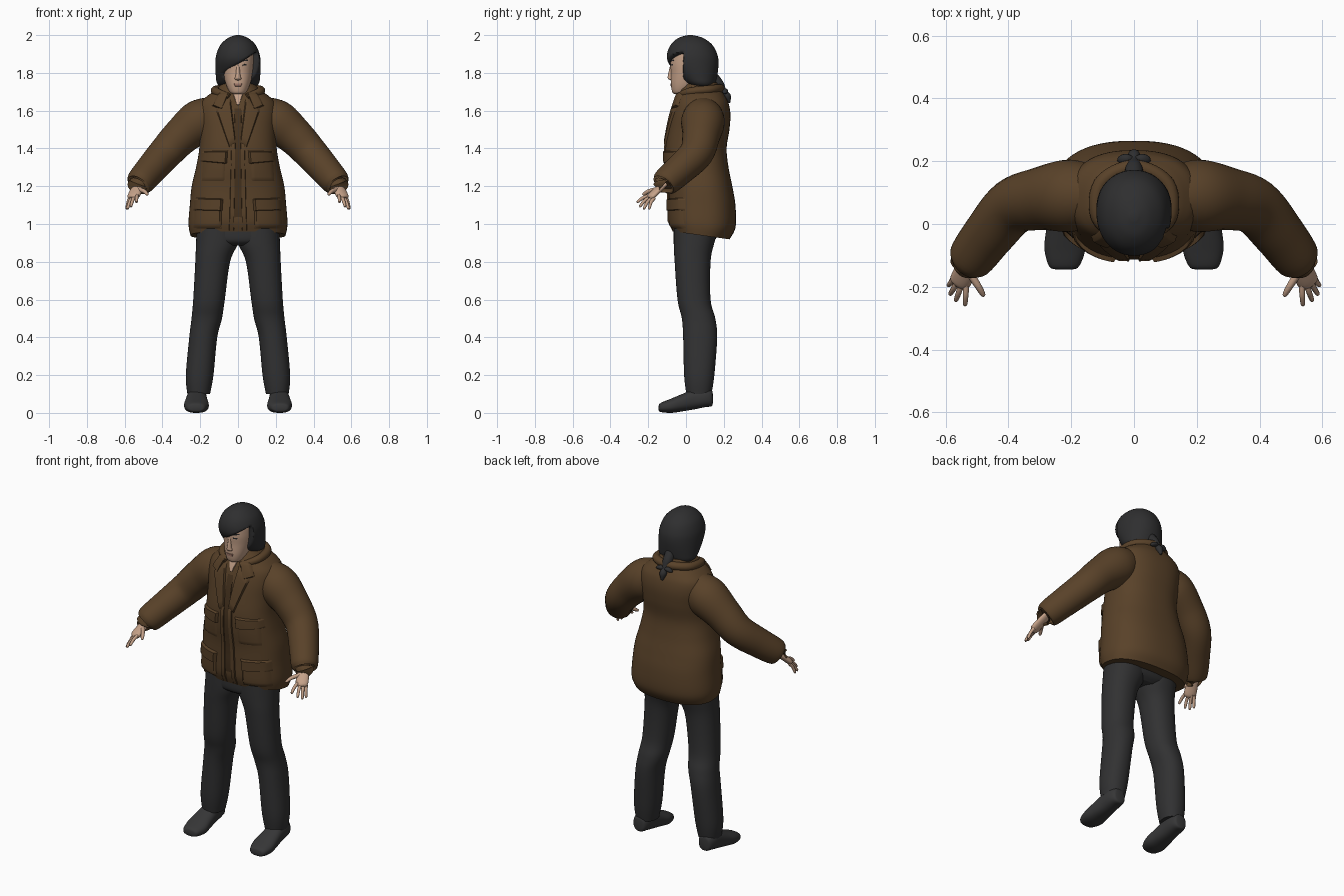
import bpy, bmesh, math
from mathutils import Vector

if "Cube" in bpy.data.objects:
    bpy.data.objects.remove(bpy.data.objects["Cube"], do_unlink=True)


def material(name, r, g, b):
    mat = bpy.data.materials.new(name)
    mat.use_nodes = True
    mat.diffuse_color = (r, g, b, 1)
    shader = next(n for n in mat.node_tree.nodes if n.type == 'BSDF_PRINCIPLED')
    shader.inputs["Base Color"].default_value = (r, g, b, 1)
    shader.inputs["Roughness"].default_value = 0.9
    return mat


brown = material("jacket_brown", 0.1, 0.054, 0.022)
lining = material("lining_brown", 0.06, 0.032, 0.013)
charcoal = material("trouser_charcoal", 0.031, 0.031, 0.032)
black = material("hair_black", 0.028, 0.028, 0.029)
leather = material("shoe_grey", 0.037, 0.037, 0.038)
skin = material("skin", 0.56, 0.36, 0.25)
lip = material("lip", 0.38, 0.2, 0.15)


def finish(name, bm, mat, facing_front=False):
    bmesh.ops.recalc_face_normals(bm, faces=bm.faces)
    if facing_front and sum(f.normal.y for f in bm.faces) > 0:
        bmesh.ops.reverse_faces(bm, faces=bm.faces)
    mesh = bpy.data.meshes.new(name)
    bm.to_mesh(mesh)
    bm.free()
    mesh.materials.append(mat)
    obj = bpy.data.objects.new(name, mesh)
    bpy.context.collection.objects.link(obj)
    for other in bpy.context.selected_objects:
        other.select_set(False)
    obj.select_set(True)
    bpy.context.view_layer.objects.active = obj
    bpy.ops.object.shade_smooth_by_angle(angle=math.radians(50))
    return obj


def spline(rows, steps=6):
    """Catmull-Rom interpolation of equal-length tuples."""
    out = []
    for i in range(len(rows) - 1):
        quad = (rows[max(i - 1, 0)], rows[i], rows[i + 1], rows[min(i + 2, len(rows) - 1)])
        for k in range(steps):
            t = k / steps
            out.append(tuple(
                b + t * (c - a) / 2 + t * t * (a - 2.5 * b + 2 * c - d / 2)
                + t ** 3 * (3 * (b - c) + d - a) / 2
                for a, b, c, d in zip(*quad)))
    return out + [rows[-1]]


def bridge(name, rings, mat):
    bm = bmesh.new()
    loops = [[bm.verts.new(p) for p in ring] for ring in rings]
    count = len(loops[0])
    for low, high in zip(loops, loops[1:]):
        for i in range(count):
            j = (i + 1) % count
            bm.faces.new((low[i], low[j], high[j], high[i]))
    bm.faces.new(loops[0])
    bm.faces.new(loops[-1])
    return finish(name, bm, mat)


def signed_pow(v, e):
    return math.copysign(abs(v) ** e, v)


def loft(name, rows, mat, along='z', n=2.2, side=1, warp=None, sides=40):
    """Rows hold position, x range, then depth (or height) range."""
    rings = []
    for t, a0, a1, b0, b1 in spline(rows):
        ring = []
        for i in range(sides):
            ang = math.tau * i / sides
            x = (a0 + a1) / 2 + (a1 - a0) / 2 * signed_pow(math.cos(ang), 2 / n)
            w = (b0 + b1) / 2 + (b1 - b0) / 2 * signed_pow(math.sin(ang), 2 / n)
            p = Vector((x * side, w, t) if along == 'z' else (x * side, t, w))
            ring.append(warp(p) if warp else p)
        rings.append(ring)
    return bridge(name, rings, mat)


def tube(name, path, mat, side=1, squash=1.0, sides=16):
    """Sweep along (x, y, z, radius) points."""
    pts = spline(path)
    centres = [Vector((p[0] * side, p[1], p[2])) for p in pts]
    rings = []
    for i, (c, p) in enumerate(zip(centres, pts)):
        tangent = (centres[min(i + 1, len(pts) - 1)] - centres[max(i - 1, 0)]).normalized()
        u = tangent.cross(Vector((0, 0.01, 1))).normalized()
        v = u.cross(tangent)
        rings.append([c + p[3] * (u * math.cos(a) + v * squash * math.sin(a))
                      for a in (math.tau * k / sides for k in range(sides))])
    return bridge(name, rings, mat)


def symmetric(rows):
    return [(z, -half, half, y0, y1) for z, half, y0, y1 in rows]


def front(rows, x, z, n):
    """Depth of a lofted body's front surface."""
    dense = spline(rows)
    for low, high in zip(dense, dense[1:]):
        if low[0] <= z <= high[0]:
            f = (z - low[0]) / max(high[0] - low[0], 1e-6)
            _, _, half, y0, y1 = (a + f * (b - a) for a, b in zip(low, high))
            reach = max(0, 1 - min(1, abs(x / half)) ** n) ** (1 / n)
            return (y0 + y1) / 2 - (y1 - y0) / 2 * reach
    return 0


def panel(name, corners, mat, rows, n, side=1, thick=0.008, cells=10):
    """Padded patch hugging the front of a body; corners are (x, z)."""
    a, b, c, d = (Vector(p) for p in corners)
    bm = bmesh.new()
    grid = []
    for i in range(cells + 1):
        line = []
        for j in range(cells + 1):
            s, t = i / cells, j / cells
            p = a.lerp(b, s).lerp(d.lerp(c, s), t)
            rim = i in (0, cells) or j in (0, cells)
            y = front(rows, p.x, p.y, n) - (-0.006 if rim else thick)
            line.append(bm.verts.new((p.x * side, y, p.y)))
        grid.append(line)
    for i in range(cells):
        for j in range(cells):
            bm.faces.new((grid[i][j], grid[i + 1][j], grid[i + 1][j + 1], grid[i][j + 1]))
    return finish(name, bm, mat, True)


def sloping_hem(p):
    p.z -= 0.14 * (p.y - 0.08) * max(0, 1 - (p.z - 0.94) / 0.2)
    return p


def swept_fringe(p):
    """Sink the hair inside the head where the face is open."""
    hairline = 1.85 + 0.62 * max(-0.08, min(0.1, p.x))
    open_y = min(1, max(0, (-0.015 - p.y) / 0.02))
    open_z = min(1, max(0, (hairline - p.z) / 0.02))
    shrink = 1 - 0.4 * min(open_y, open_z)
    return Vector((p.x * shrink, 0.04 + (p.y - 0.04) * shrink, p.z))


# Jacket body
jacket = symmetric([
    (0.94, 0.252, -0.07, 0.23), (1.0, 0.262, -0.088, 0.262), (1.1, 0.255, -0.092, 0.262),
    (1.2, 0.245, -0.095, 0.245), (1.3, 0.222, -0.108, 0.225), (1.4, 0.205, -0.11, 0.215),
    (1.5, 0.205, -0.095, 0.23), (1.58, 0.21, -0.078, 0.235), (1.64, 0.2, -0.06, 0.225),
    (1.68, 0.16, -0.045, 0.205), (1.71, 0.115, -0.03, 0.185), (1.75, 0.085, 0, 0.165)])
loft("jacket_body", jacket, brown, n=2.4, warp=sloping_hem, sides=56)

# Jacket opening, throat and collar
panel("inner_front", [(-0.02, 1.66), (0.02, 1.66), (0.028, 0.99), (-0.028, 0.99)], lining, jacket, 2.4, thick=0.003)
panel("throat", [(-0.038, 1.71), (0.038, 1.71), (0.004, 1.625), (-0.004, 1.625)], skin, jacket, 2.4, thick=0.006)
half_collar = [(0.045, -0.045, 1.675, 0.015), (0.115, 0.02, 1.7, 0.022), (0.105, 0.13, 1.712, 0.023)]
tube("collar", half_collar + [(0, 0.182, 1.718, 0.023)] + [(-x, y, z, r) for x, y, z, r in half_collar[::-1]], brown)

# Trouser seat
loft("trouser_seat", symmetric([(0.885, 0.1, -0.03, 0.12), (0.91, 0.19, -0.06, 0.15),
                                (0.96, 0.215, -0.065, 0.175), (1.02, 0.22, -0.06, 0.19)]), charcoal)

leg = [(0.1, 0.148, 0.268, 0.002, 0.135), (0.2, 0.13, 0.276, -0.01, 0.15), (0.4, 0.11, 0.258, -0.015, 0.165),
       (0.5, 0.085, 0.246, -0.022, 0.155), (0.6, 0.07, 0.237, -0.045, 0.13), (0.8, 0.042, 0.226, -0.06, 0.13),
       (0.9, 0.0, 0.222, -0.065, 0.15), (1.0, -0.01, 0.218, -0.065, 0.18)]
shoe = [(-0.145, 0.2, 0.245, 0.015, 0.035), (-0.135, 0.175, 0.27, 0.005, 0.052), (-0.08, 0.155, 0.285, 0, 0.075),
        (-0.02, 0.16, 0.28, 0.008, 0.1), (0.04, 0.165, 0.272, 0.018, 0.125), (0.1, 0.168, 0.268, 0.03, 0.13),
        (0.135, 0.18, 0.255, 0.035, 0.12), (0.142, 0.2, 0.235, 0.05, 0.1)]
sleeve = [(0.1, 0.09, 1.595, 0.085), (0.2, 0.09, 1.545, 0.115), (0.3, 0.08, 1.465, 0.1), (0.385, 0.055, 1.375, 0.09),
          (0.46, -0.03, 1.29, 0.082), (0.52, -0.11, 1.22, 0.073), (0.528, -0.12, 1.21, 0.05)]
fingertips = {"index": (0.538, -0.26, 1.115), "middle": (0.568, -0.246, 1.092),
              "ring": (0.586, -0.225, 1.08), "little": (0.591, -0.196, 1.08)}

for side, label in ((1, "left"), (-1, "right")):
    # Legs, shoes and sleeves
    loft(label + "_trouser_leg", leg, charcoal, side=side)
    loft(label + "_shoe", shoe, leather, along='y', n=2.4, side=side)
    tube(label + "_sleeve", sleeve, brown, side, sides=32)

    # Hand
    tube(label + "_palm", [(0.52, -0.105, 1.22, 0.028), (0.538, -0.15, 1.18, 0.034),
                           (0.554, -0.185, 1.146, 0.034), (0.56, -0.196, 1.136, 0.02)], skin, side, 0.5)
    for i, (finger, tip) in enumerate(fingertips.items()):
        base = Vector((0.534, -0.188, 1.152)).lerp(Vector((0.572, -0.168, 1.138)), i / 3)
        end = Vector(tip)
        middle = base.lerp(end, 0.5) + Vector((0, -0.003, 0.006))
        tube(f"{label}_{finger}_finger", [(*base, 0.01), (*middle, 0.009), (*base.lerp(end, 0.94), 0.007),
                                          (*end, 0.002)], skin, side, sides=10)
    tube(label + "_thumb", [(0.53, -0.145, 1.185, 0.013), (0.498, -0.195, 1.174, 0.011),
                            (0.481, -0.224, 1.158, 0.008), (0.478, -0.23, 1.154, 0.002)], skin, side, sides=10)

    # Lapel, front edge and pockets
    for part, corners, thick in (
            ("front_edge", [(0.012, 1.46), (0.035, 1.46), (0.048, 0.965), (0.02, 0.965)], 0.008),
            ("lapel", [(0.04, 1.69), (0.125, 1.62), (0.045, 1.4), (0.01, 1.42)], 0.012),
            ("lapel_collar", [(0.045, 1.7), (0.1, 1.7), (0.14, 1.625), (0.085, 1.6)], 0.016),
            ("chest_pocket", [(0.06, 1.37), (0.19, 1.37), (0.2, 1.22), (0.065, 1.22)], 0.005),
            ("chest_flap", [(0.05, 1.39), (0.195, 1.385), (0.205, 1.33), (0.055, 1.315)], 0.015),
            ("hip_pocket", [(0.08, 1.12), (0.235, 1.12), (0.24, 0.975), (0.085, 0.975)], 0.009),
            ("hip_flap", [(0.075, 1.135), (0.235, 1.14), (0.24, 1.07), (0.08, 1.065)], 0.018)):
        panel(f"{label}_{part}", corners, brown, jacket, 2.4, side, thick)

# Head and neck
head = symmetric([(1.688, 0.028, -0.062, 0), (1.7, 0.045, -0.073, 0.03), (1.74, 0.064, -0.08, 0.08),
                  (1.8, 0.079, -0.08, 0.12), (1.86, 0.085, -0.083, 0.14), (1.92, 0.08, -0.07, 0.13),
                  (1.97, 0.04, -0.01, 0.08)])
loft("head", head, skin)
tube("neck", [(0, 0.05, 1.64, 0.055), (0, 0.045, 1.69, 0.052), (0, 0.04, 1.75, 0.055)], skin, sides=24)
loft("nose", symmetric([(1.76, 0.008, -0.08, -0.06), (1.768, 0.018, -0.094, -0.06), (1.785, 0.013, -0.096, -0.06),
                        (1.84, 0.008, -0.084, -0.06)]), skin, sides=16)
panel("lips", [(-0.025, 1.745), (0.025, 1.745), (0.018, 1.728), (-0.018, 1.728)], lip, head, 2.2, thick=0.003)
for side, label in ((1, "left"), (-1, "right")):
    panel(label + "_eye", [(0.02, 1.846), (0.048, 1.847), (0.046, 1.838), (0.022, 1.837)],
          black, head, 2.2, side, 0.002)
    panel(label + "_eyebrow", [(0.015, 1.867), (0.055, 1.871), (0.056, 1.864), (0.016, 1.859)],
          black, head, 2.2, side, 0.003)

# Hair with side-swept fringe
hair = symmetric([(1.715, 0.07, 0.06, 0.135), (1.74, 0.108, 0.005, 0.155), (1.78, 0.117, -0.04, 0.165),
                  (1.85, 0.12, -0.092, 0.172), (1.9, 0.114, -0.1, 0.165), (1.95, 0.092, -0.08, 0.138),
                  (1.985, 0.052, -0.04, 0.09), (2.0, 0.012, 0.01, 0.035)])
loft("hair", hair, black, n=2.1, warp=swept_fringe, sides=96)

# Ponytail and its bow
tube("ponytail", [(0, 0.14, 1.78, 0.03), (0, 0.175, 1.735, 0.028), (0, 0.2, 1.7, 0.016),
                  (0, 0.218, 1.675, 0.02), (0, 0.228, 1.64, 0.006)], black)
for side, label in ((1, "left"), (-1, "right")):
    tube(label + "_bow_loop", [(0, 0.205, 1.7, 0.006), (0.022, 0.208, 1.705, 0.015),
                               (0.042, 0.205, 1.698, 0.013), (0.052, 0.202, 1.692, 0.003)], black, side, 0.8)
